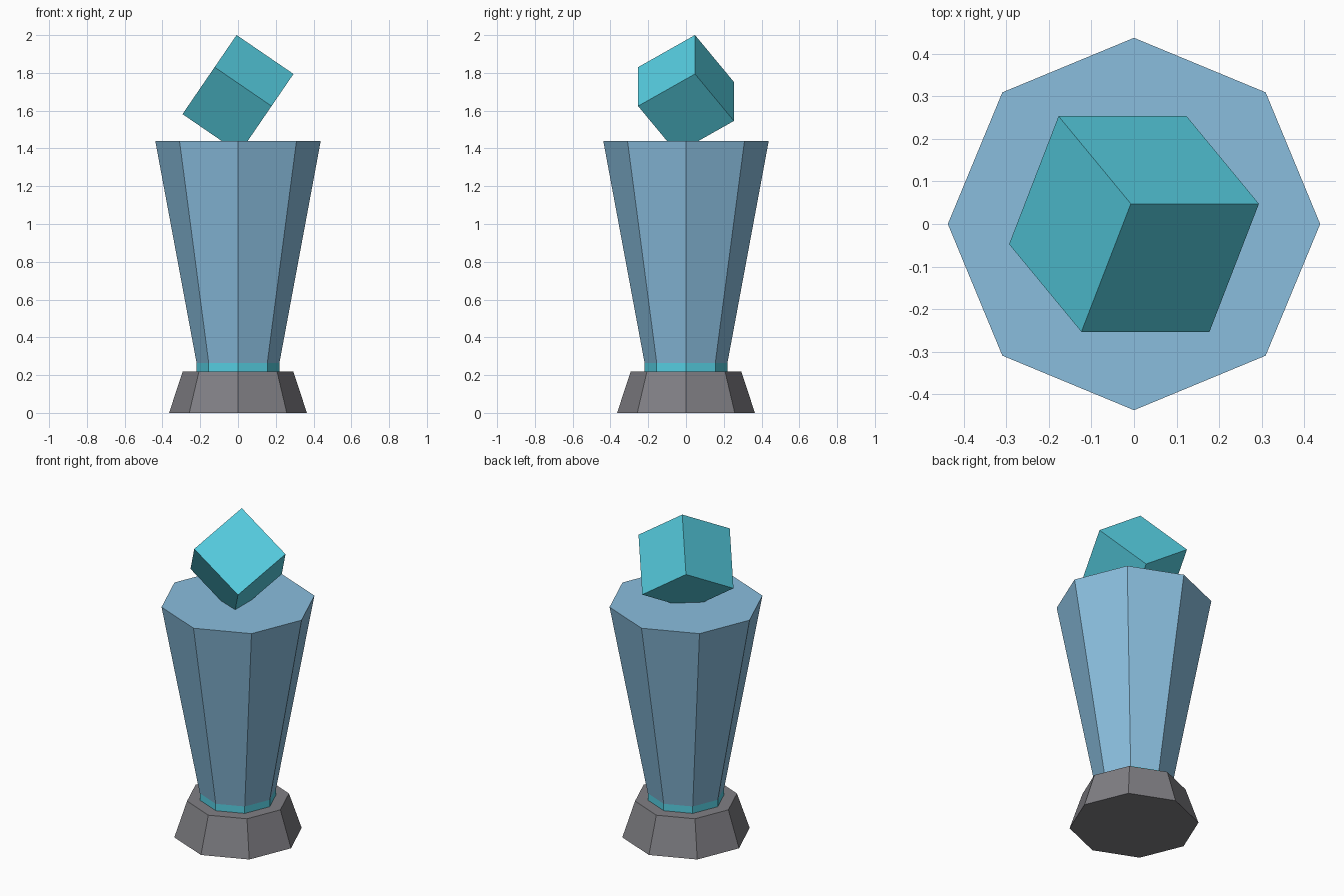
import bpy, bmesh, math
from mathutils import Matrix, Euler

if "Cube" in bpy.data.objects:
    bpy.data.objects.remove(bpy.data.objects["Cube"])


def material(name, rgb):
    # sRGB bytes to linear diffuse colour
    lin = [(c / 255 / 12.92) if c < 11 else ((c / 255 + 0.055) / 1.055) ** 2.4 for c in rgb]
    m = bpy.data.materials.new(name)
    m.diffuse_color = (*lin, 1)
    m.use_nodes = True
    m.node_tree.nodes["Principled BSDF"].inputs["Base Color"].default_value = m.diffuse_color
    return m


def add_object(name, bm, mat):
    mesh = bpy.data.meshes.new(name)
    bm.to_mesh(mesh)
    bm.free()
    mesh.materials.append(mat)
    obj = bpy.data.objects.new(name, mesh)
    bpy.context.collection.objects.link(obj)
    return obj


def octagon_frustum(name, r_low, r_high, z_low, z_high, mat):
    # eight-sided tapered block with corners on the x and y axes
    bm = bmesh.new()
    rings = [[bm.verts.new((r * math.cos(i * math.tau / 8), r * math.sin(i * math.tau / 8), z))
              for i in range(8)] for r, z in ((r_low, z_low), (r_high, z_high))]
    low, high = rings
    bm.faces.new(low[::-1])
    bm.faces.new(high)
    for i in range(8):
        j = (i + 1) % 8
        bm.faces.new((low[i], low[j], high[j], high[i]))
    return add_object(name, bm, mat)


grey = material("warm grey", (128, 127, 132))
blue = material("glass blue", (138, 190, 222))
cyan = material("bright cyan", (86, 206, 225))

# Pedestal, flared body and the thin collar that the body rises out of
octagon_frustum("pedestal", 0.365, 0.292, 0.0, 0.22, grey)
octagon_frustum("body", 0.211, 0.438, 0.22, 1.44, blue)
octagon_frustum("collar", 0.219, 0.219, 0.215, 0.29, cyan)

# Tilted cube with its lowest corner sunk into the body
bm = bmesh.new()
bmesh.ops.create_cube(bm, size=0.365,
                      matrix=Matrix.Translation((0, 0, 1.688)) @ Euler((0.6, 0.6, 0)).to_matrix().to_4x4())
add_object("tilted_cube", bm, cyan)
